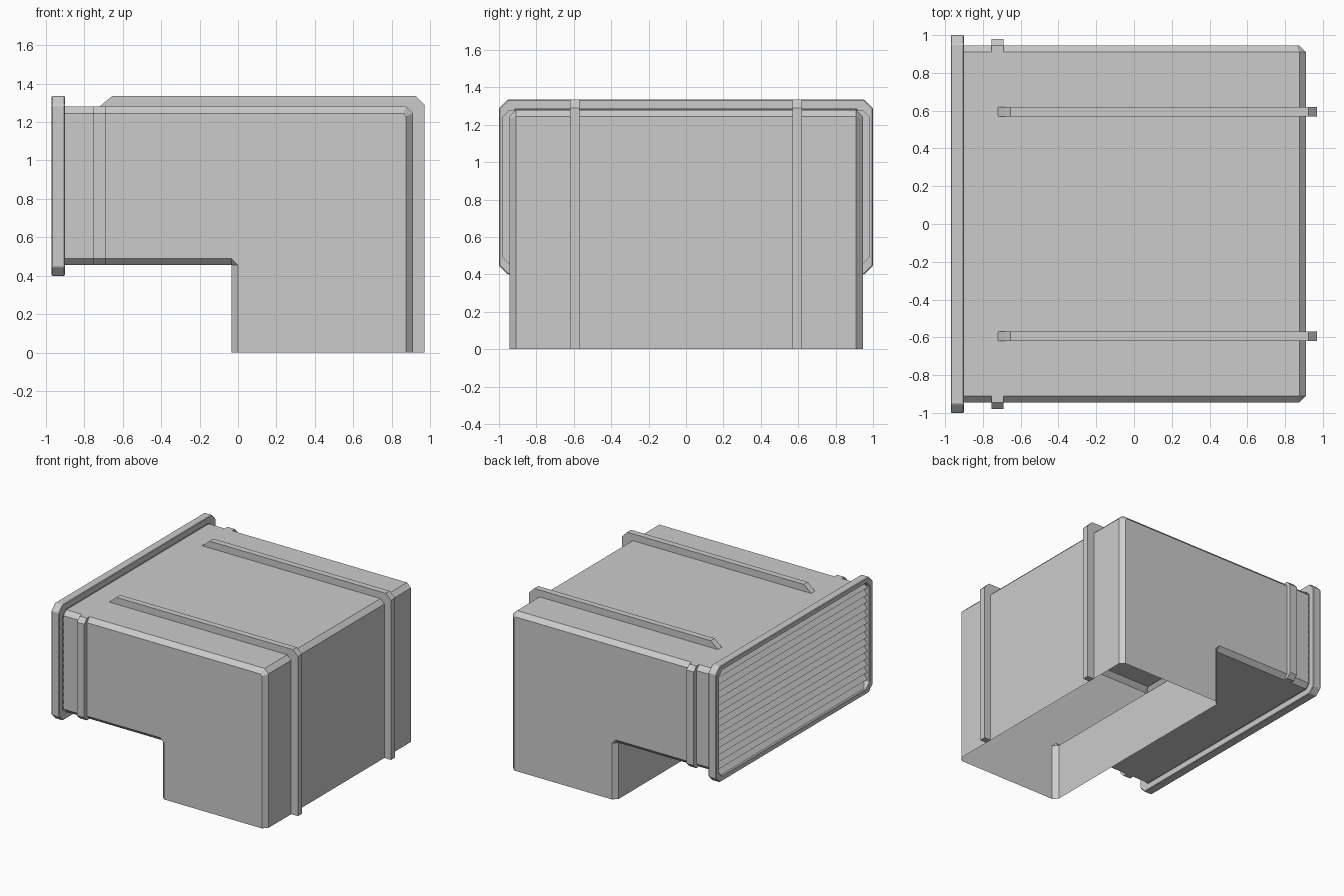
import bpy
import bmesh

cube = bpy.data.objects.get("Cube")
if cube:
    bpy.data.objects.remove(cube, do_unlink=True)

metal = bpy.data.materials.new("duct_grey")
metal.use_nodes = True
GREY = (0.6, 0.6, 0.6, 1)
metal.diffuse_color = GREY
metal.node_tree.nodes["Principled BSDF"].inputs["Base Color"].default_value = GREY


def finish(name, bm):
    """Clean the bmesh and turn it into a flat-shaded object."""
    bmesh.ops.remove_doubles(bm, verts=bm.verts, dist=0.0005)
    bmesh.ops.recalc_face_normals(bm, faces=bm.faces)
    mesh = bpy.data.meshes.new(name)
    bm.to_mesh(mesh)
    bm.free()
    mesh.materials.append(metal)
    obj = bpy.data.objects.new(name, mesh)
    bpy.context.scene.collection.objects.link(obj)
    return obj


def loft(bm, rings, skip=(), closed=True):
    """Bridge rings of equal length, leaving out the skipped segments."""
    loops = [[bm.verts.new(p) for p in ring] for ring in rings]
    n = len(loops[0])
    for a, b in zip(loops, loops[1:]):
        for i in range(n if closed else n - 1):
            if i not in skip:
                j = (i + 1) % n
                bm.faces.new((a[i], a[j], b[j], b[i]))
    return loops


def prism(name, ring_a, ring_b):
    bm = bmesh.new()
    a, b = loft(bm, [ring_a, ring_b])
    bm.faces.new(a)
    bm.faces.new(b)
    return finish(name, bm)


def octagon(x, half, low, high, cut):
    """Rectangle with cut corners in the YZ plane."""
    return [(x, y, z) for y, z in (
        (-half + cut, low), (half - cut, low), (half, low + cut), (half, high - cut),
        (half - cut, high), (-half + cut, high), (-half, high - cut), (-half, low + cut))]


# Elbow shell: bevelled L profile, open underneath and at the grille end
FLOOR, ROOF, CH = 0.455, 1.28, 0.035
END, BACK, STEP = -0.9, 0.91, -0.035
outer = [(STEP, 0), (STEP, FLOOR), (STEP, FLOOR), (END, FLOOR),
         (END, ROOF), (BACK - CH, ROOF), (BACK, ROOF - CH), (BACK, 0)]
inset = [(0, 0), (0, FLOOR), (STEP, FLOOR + CH), (END, FLOOR + CH),
         (END, ROOF - CH), (BACK - 0.05, ROOF - CH), (BACK - CH, ROOF - 0.05), (BACK - CH, 0)]
SIDE = 0.945
bm = bmesh.new()
rings = [[(x, y, z) for x, z in prof] for y, prof in
         ((-SIDE, inset), (CH - SIDE, outer), (SIDE - CH, outer), (SIDE, inset))]
loops = loft(bm, rings, skip=(3, 7))
bm.faces.new(loops[0])
bm.faces.new(loops[-1])
finish("elbow_shell", bm)

# Long ribs over the top and down the outer face
rib = [(-0.72, ROOF), (-0.655, 1.335), (0.925, 1.335), (0.97, 1.29),
       (0.97, 0), (BACK, 0), (BACK, ROOF - CH), (BACK - CH, ROOF)]
for side, name in ((1, "back_rib"), (-1, "front_rib")):
    prism(name, [(x, side * 0.57, z) for x, z in rib],
          [(x, side * 0.62, z) for x, z in rib])

# Short side bands near the grille
band = [(0.91, ROOF), (0.945, ROOF), (0.98, ROOF - CH), (0.98, FLOOR + CH),
        (0.945, FLOOR), (0.91, FLOOR), (0.945, FLOOR + CH), (0.945, ROOF - CH)]
for side, name in ((1, "back_band"), (-1, "front_band")):
    prism(name, [(-0.755, side * y, z) for y, z in band],
          [(-0.69, side * y, z) for y, z in band])

# Flange: a frame around the open end
bm = bmesh.new()
loft(bm, [octagon(-0.9, SIDE, FLOOR, ROOF, CH), octagon(-0.9, 1, 0.4, 1.335, 0.047),
          octagon(-0.97, 1, 0.4, 1.335, 0.047), octagon(-0.97, 0.96, 0.44, 1.295, 0.04),
          octagon(-0.9, 0.96, 0.44, 1.295, 0.04), octagon(-0.9, SIDE, FLOOR, ROOF, CH)])
flange = finish("flange", bm)
bevel = flange.modifiers.new("edge", "BEVEL")
bevel.width = 0.005
bevel.segments = 1

# Louvre grille: slats sloping down and outward
SLATS, LOW, HIGH = 15, 0.44, 1.295
pitch = (HIGH - LOW) / SLATS
teeth = []
for i in range(SLATS):
    top = HIGH - i * pitch
    teeth += [(-0.905, top), (-0.95, top - pitch)]
teeth.append((-0.905, LOW))
bm = bmesh.new()
loft(bm, [[(x, y, z) for x, z in teeth] for y in (-0.96, 0.96)], closed=False)
finish("louvre_grille", bm)
